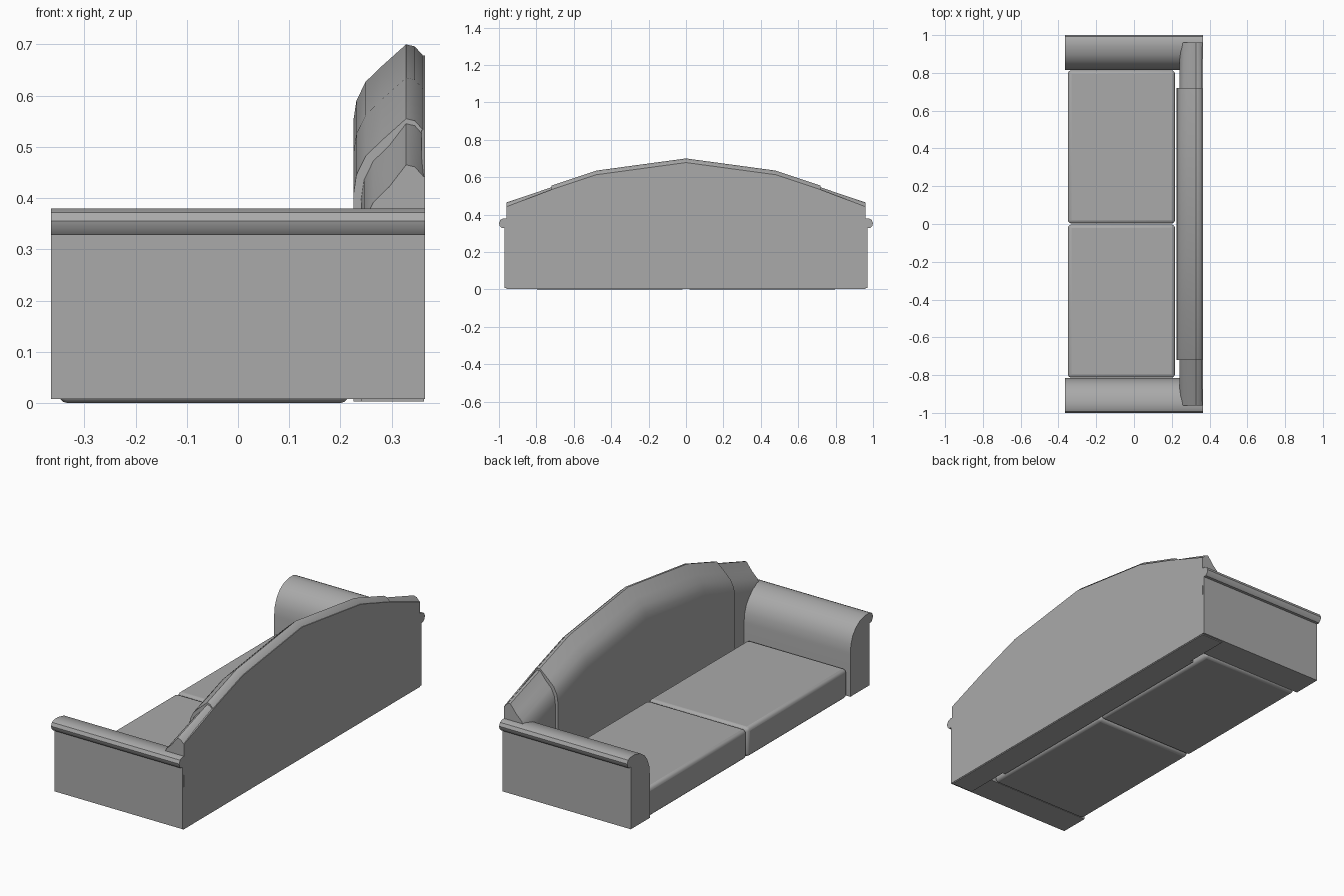
import bpy, bmesh, math

cube = bpy.data.objects.get("Cube")
if cube:
    bpy.data.objects.remove(cube, do_unlink=True)

fabric = bpy.data.materials.new("grey_fabric")
fabric.use_nodes = True
fabric.diffuse_color = (0.4, 0.4, 0.4, 1)
fabric.node_tree.nodes["Principled BSDF"].inputs["Base Color"].default_value = (0.4, 0.4, 0.4, 1)


def loft(name, sections, angle=35):
    """Skin matching closed cross-sections and cap both ends."""
    bm = bmesh.new()
    rings = [[bm.verts.new(p) for p in s] for s in sections]
    for a, b in zip(rings, rings[1:]):
        n = len(a)
        for i in range(n):
            j = (i + 1) % n
            bm.faces.new((a[i], a[j], b[j], b[i]))
    bm.faces.new(rings[0])
    bm.faces.new(rings[-1])
    bmesh.ops.recalc_face_normals(bm, faces=bm.faces)
    mesh = bpy.data.meshes.new(name)
    bm.to_mesh(mesh)
    bm.free()
    mesh.materials.append(fabric)
    obj = bpy.data.objects.new(name, mesh)
    bpy.context.collection.objects.link(obj)
    bpy.ops.object.select_all(action='DESELECT')
    obj.select_set(True)
    bpy.context.view_layer.objects.active = obj
    bpy.ops.object.shade_smooth_by_angle(angle=math.radians(angle))
    return obj


def box(name, lo, hi):
    (x0, y0, z0), (x1, y1, z1) = lo, hi
    return loft(name, [[(x, y0, z0), (x, y1, z0), (x, y1, z1), (x, y0, z1)] for x in (x0, x1)])


def back_section(y, top, front):
    """Rounded cushion outline in the depth-height plane."""
    crown = [(front, -0.15), (front + 0.006, -0.11), (front + 0.024, -0.073),
             (front + 0.055, -0.043), (0.328, 0), (0.345, -0.004), (0.363, -0.024)]
    pts = [(front, 0.003)] + [(x, top + dz) for x, dz in crown] + [(0.363, 0.003)]
    return [(x, y, z) for x, z in pts]


# Arched middle back cushion
arch = [(-0.72, 0.555), (-0.48, 0.635), (0, 0.70), (0.48, 0.635), (0.72, 0.555)]
loft("back_cushion", [back_section(y, t, 0.225) for y, t in arch], 40)

# Thin rear panel following the arch
outline = [(-0.965, 0.008), (-0.96, 0.442)] + [(y, t - 0.022) for y, t in arch] + [(0.96, 0.442), (0.965, 0.008)]
loft("back_panel", [[(x, y, z) for y, z in outline] for x in (0.358, 0.365)], 20)

# Arm outline: rounded inside shoulder and outward scroll
arm = [(0.815, 0.008), (0.815, 0.23), (0.82, 0.275), (0.835, 0.315), (0.86, 0.347),
       (0.895, 0.37), (0.94, 0.38), (0.975, 0.38), (0.992, 0.372), (1.0, 0.355),
       (0.996, 0.34), (0.985, 0.328), (0.97, 0.328), (0.97, 0.008)]

for side, s in (("right", -1), ("left", 1)):
    loft(side + "_arm", [[(x, s * y, z) for y, z in arm] for x in (-0.365, 0.3645)])

    # Lower end section of the back
    loft(side + "_back_end", [back_section(s * y, t, 0.24) for y, t in ((0.715, 0.547), (0.96, 0.465))], 40)

    # Seat cushion with softened edges
    ys = sorted((s * 0.003, s * 0.813))
    seat = box(side + "_seat", (-0.35, ys[0], 0), (0.217, ys[1], 0.15))
    bevel = seat.modifiers.new("soft_edges", 'BEVEL')
    bevel.width = 0.018
    bevel.segments = 3
    bevel.limit_method = 'ANGLE'
    bpy.ops.object.shade_smooth_by_angle(angle=math.radians(40))
